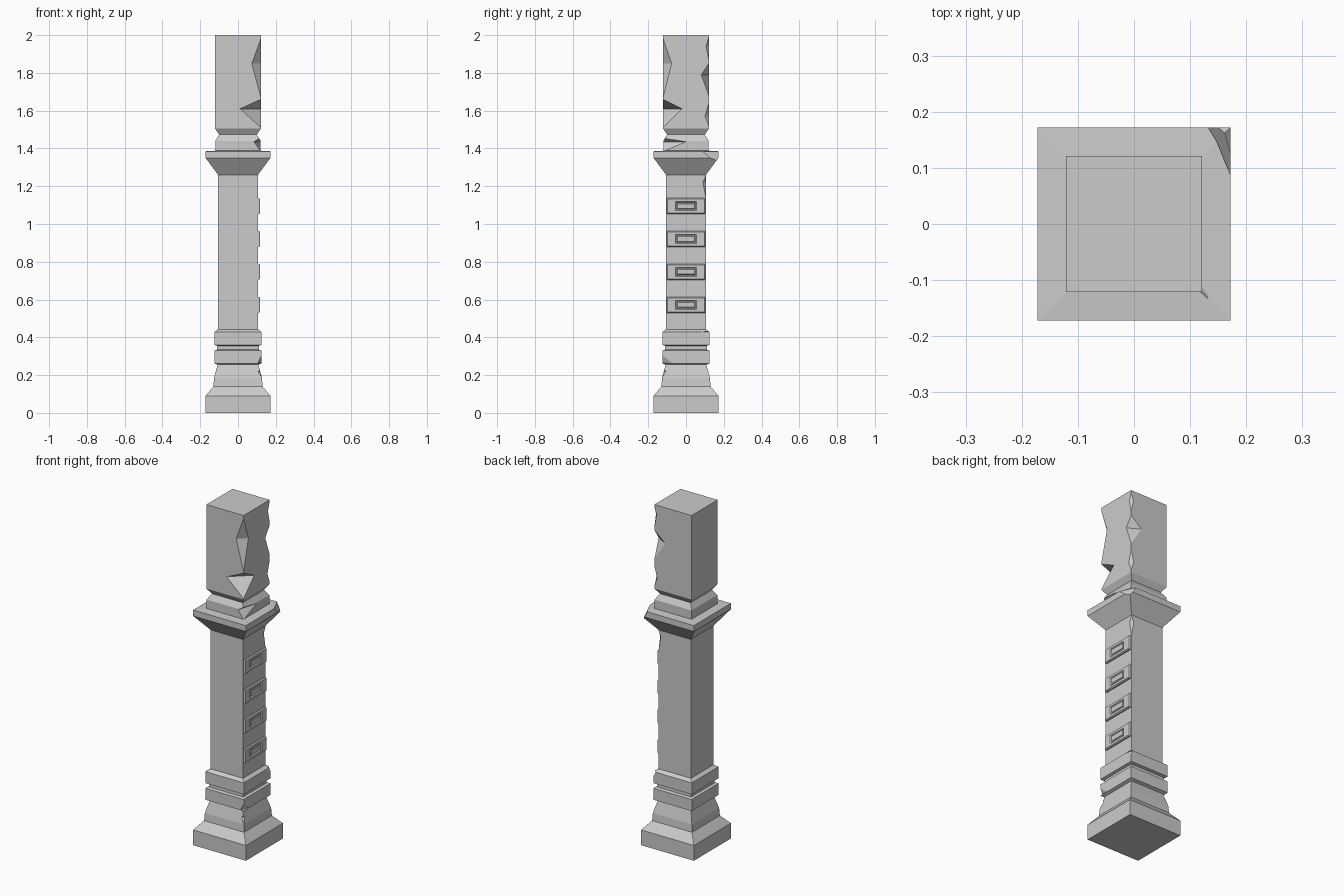
import bpy, bmesh
from mathutils import Vector

if "Cube" in bpy.data.objects:
    bpy.data.objects.remove(bpy.data.objects["Cube"])


def new_object(name, bm):
    bmesh.ops.recalc_face_normals(bm, faces=bm.faces)
    mesh = bpy.data.meshes.new(name)
    bm.to_mesh(mesh)
    bm.free()
    obj = bpy.data.objects.new(name, mesh)
    bpy.context.collection.objects.link(obj)
    return obj


def loft(name, rings):
    """Stack of rectangles (height, half x, half y), skinned and capped."""
    bm = bmesh.new()
    loops = [[bm.verts.new((sx * a, sy * b, z))
              for sx, sy in ((-1, -1), (1, -1), (1, 1), (-1, 1))]
             for z, a, b in rings]
    for lo, hi in zip(loops, loops[1:]):
        for i in range(4):
            j = (i + 1) % 4
            bm.faces.new((lo[i], lo[j], hi[j], hi[i]))
    bm.faces.new(loops[0][::-1])
    bm.faces.new(loops[-1])
    return new_object(name, bm)


def chip_cutter(side, half, z_top, z_bot, z_apex, dx, dy):
    """Faceted wedge that knocks a chip from the +x edge on the given y side."""
    s, e = side, 0.012
    on = [Vector((half, s * half, z_top)), Vector((half, s * half, z_bot)),
          Vector((half - dx, s * half, z_apex)),
          Vector((half, s * (half - dy), z_apex))]
    out = [Vector((e, s * e, 0)), Vector((e, s * e, 0)),
           Vector((0, s * e, 0)), Vector((e, 0, 0))]
    bm = bmesh.new()
    for p, o in zip(on, out):
        bm.verts.new(p)
        bm.verts.new(p + o)
    res = bmesh.ops.convex_hull(bm, input=bm.verts)
    loose = [g for g in res["geom_interior"] if isinstance(g, bmesh.types.BMVert)]
    bmesh.ops.delete(bm, geom=loose, context='VERTS')
    cutter = new_object("chip_cutter", bm)
    cutter.hide_render = True
    return cutter


# Pillar body: square moulded profile (height, half width)
profile = [(0, .172), (.09, .172), (.14, .13), (.185, .127), (.255, .108),
           (.262, .125), (.33, .125), (.335, .11), (.355, .11), (.36, .125),
           (.428, .125), (.442, .105), (1.26, .105), (1.35, .172),
           (1.385, .172), (1.388, .12), (1.44, .12), (1.473, .10),
           (1.505, .121), (2.0, .121)]
pillar = loft("pillar", [(z, h, h) for z, h in profile])

# Chips along the two right-hand edges: side, half, top, bottom, apex, dx, dy
chips = [
    (-1, .121, 1.98, 1.67, 1.85, .048, .045),
    (-1, .121, 1.66, 1.51, 1.61, .11, .10),
    (-1, .12, 1.46, 1.385, 1.435, .035, .12),
    (-1, .125, .305, .262, .264, .02, .055),
    (-1, .127, .255, .185, .22, .03, .03),
    (1, .121, 1.99, 1.87, 1.94, .015, .015),
    (1, .121, 1.85, 1.68, 1.79, .07, .04),
    (1, .121, 1.64, 1.52, 1.57, .018, .02),
    (1, .172, 1.40, 1.31, 1.385, .04, .085),
    (1, .105, 1.255, 1.14, 1.22, .015, .015),
    (1, .125, .44, .40, .428, .015, .045),
]
for n, args in enumerate(chips):
    mod = pillar.modifiers.new(f"chip_{n}", 'BOOLEAN')
    mod.operation = 'DIFFERENCE'
    mod.solver = 'EXACT'
    mod.object = chip_cutter(*args)

# Carved panels on the right face: chamfered slab with a grooved frame
for n in range(4):
    panel = loft(f"carved_panel_{n + 1}", [
        (-.01, .042, .101), (.006, .042, .101), (.012, .037, .097),
        (.012, .024, .056), (.006, .020, .052), (.006, .015, .047),
        (.010, .012, .044)])
    panel.rotation_euler = (0, 1.570796, 0)
    panel.location = (.105, 0, .572 + n * .1743)
